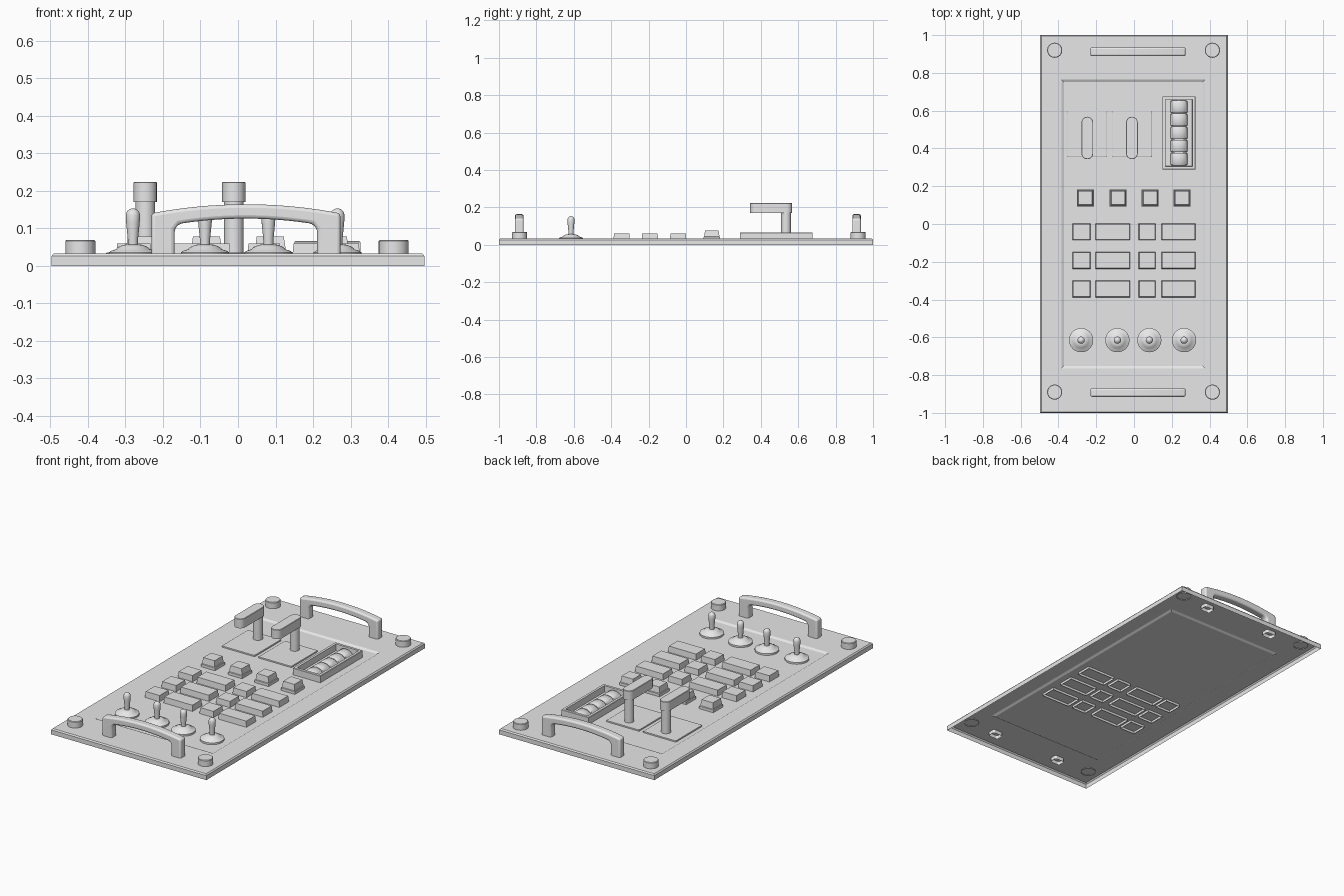
import bpy, bmesh, math
from mathutils import Vector

cube = bpy.data.objects.get("Cube")
if cube:
    bpy.data.objects.remove(cube, do_unlink=True)

grey = bpy.data.materials.new("light_grey")
grey.use_nodes = True
grey.diffuse_color = (0.8, 0.8, 0.8, 1)
grey.node_tree.nodes["Principled BSDF"].inputs["Base Color"].default_value = (0.8, 0.8, 0.8, 1)

FLOOR = 0.026   # recessed panel surface
TOP = 0.033     # frame surface


def finish(name, bm, smooth=False, bevel=0):
    mesh = bpy.data.meshes.new(name)
    bm.to_mesh(mesh)
    bm.free()
    mesh.materials.append(grey)
    obj = bpy.data.objects.new(name, mesh)
    bpy.context.collection.objects.link(obj)
    if bevel:
        mod = obj.modifiers.new("soft_edges", "BEVEL")
        mod.width = bevel
        mod.segments = 3
        mod.limit_method = "ANGLE"
    if smooth:
        bpy.context.view_layer.objects.active = obj
        obj.select_set(True)
        bpy.ops.object.shade_smooth_by_angle(angle=math.radians(40))
        obj.select_set(False)
    return obj


def loft(name, rings, smooth=False, base=False, cap=True):
    """Skin a stack of equal point rings, closing the last one."""
    bm = bmesh.new()
    loops = [[bm.verts.new(p) for p in ring] for ring in rings]
    n = len(loops[0])
    for low, high in zip(loops, loops[1:]):
        for i in range(n):
            j = (i + 1) % n
            bm.faces.new((low[i], low[j], high[j], high[i]))
    if cap:
        bm.faces.new(loops[-1])
    if base:
        bm.faces.new(loops[0][::-1])
    return finish(name, bm, smooth)


def rect(cx, cy, hx, hy, z):
    return [(cx + sx * hx, cy + sy * hy, z)
            for sx, sy in ((-1, -1), (1, -1), (1, 1), (-1, 1))]


def circle(cx, cy, r, z, n=32):
    return [(cx + r * math.cos(i * math.tau / n), cy + r * math.sin(i * math.tau / n), z)
            for i in range(n)]


def turned(name, cx, cy, profile):
    return loft(name, [circle(cx, cy, r, z) for r, z in profile], True)


# Thin base plate: open underneath, bevelled rim, shallow recessed panel
loft("base_plate", [
    rect(0, 0, 0.497, 1.0, 0), rect(0, 0, 0.497, 1.0, 0.026),
    rect(0, 0, 0.491, 0.994, TOP), rect(-0.004, 0, 0.38, 0.765, TOP),
    rect(-0.004, 0, 0.367, 0.752, FLOOR)])

# Corner bolts
for x in (-0.42, 0.415):
    for y in (-0.89, 0.92):
        turned("corner_bolt", x, y, [(0.04, TOP - 0.004), (0.04, 0.066), (0.037, 0.069)])


# Arched carrying handles with open feet
def handle(name, y):
    cx, half, inner, depth = 0.021, 0.252, 0.19, 0.023
    def arch(width, z_end, rise):
        return [(cx + width * t / 8, z_end + rise * (1 - (t / 8) ** 2)) for t in range(-8, 9)]
    outline = [(cx - half, 0.012)] + arch(half, 0.14, 0.024) + [(cx + half, 0.012)]
    outline += [(cx + inner, 0.012), (cx + inner, 0.098)]
    outline += arch(inner - 0.012, 0.112, 0.014)[::-1]
    outline += [(cx - inner, 0.098), (cx - inner, 0.012)]
    bm = bmesh.new()
    face = bm.faces.new([bm.verts.new((px, y - depth, pz)) for px, pz in outline])
    ext = bmesh.ops.extrude_face_region(bm, geom=[face])
    moved = [v for v in ext["geom"] if isinstance(v, bmesh.types.BMVert)]
    bmesh.ops.translate(bm, verts=moved, vec=Vector((0, 2 * depth, 0)))
    bmesh.ops.recalc_face_normals(bm, faces=bm.faces)
    feet = [f for f in bm.faces if all(v.co.z < 0.013 for v in f.verts)]
    bmesh.ops.delete(bm, geom=feet, context="FACES_ONLY")
    finish(name, bm, True, 0.01)


handle("front_handle", -0.892)
handle("rear_handle", 0.912)

# Three rows of rectangular keys, open below the sheet
columns = [(-0.325, -0.23), (-0.205, -0.02), (0.025, 0.115), (0.145, 0.325)]
for y in (-0.042, -0.193, -0.344):
    for a, b in columns:
        cx, hx = (a + b) / 2, (b - a) / 2
        loft("key", [rect(cx, y, hx, 0.044, 0.012), rect(cx, y, hx, 0.044, FLOOR),
                     rect(cx, y, hx - 0.003, 0.041, 0.06)])

# Row of raised square buttons
for x in (-0.258, -0.084, 0.086, 0.254):
    loft("square_button", [
        rect(x, 0.138, 0.045, 0.045, FLOOR), rect(x, 0.138, 0.045, 0.045, 0.042),
        rect(x, 0.138, 0.041, 0.041, 0.044), rect(x, 0.138, 0.036, 0.036, 0.078)])

# Toggle switches: stepped collar with a flared stick
for x in (-0.28, -0.088, 0.081, 0.265):
    turned("toggle_switch", x, -0.615, [
        (0.064, FLOOR), (0.064, 0.036), (0.058, 0.04), (0.045, 0.044), (0.04, 0.05),
        (0.025, 0.056), (0.013, 0.057), (0.014, 0.075), (0.018, 0.115), (0.019, 0.135),
        (0.016, 0.145), (0.009, 0.151), (0.003, 0.153)])


# Crank levers: flat base, round post, rounded arm reaching forward
def pill(cx, y0, y1, r, z, n=10):
    pts = []
    for cy, start in ((y1 - r, 0), (y0 + r, math.pi)):
        for i in range(n + 1):
            a = start + math.pi * i / n
            pts.append((cx + r * math.cos(a), cy + r * math.sin(a), z))
    return pts


for x in (-0.247, -0.011):
    loft("lever_base", [rect(x, 0.475, 0.105, 0.12, FLOOR), rect(x, 0.475, 0.105, 0.12, 0.034),
                        rect(x, 0.475, 0.102, 0.117, 0.036)])
    turned("lever_post", x, 0.535, [(0.026, FLOOR), (0.026, 0.19)])
    loft("lever_arm", [pill(x, 0.343, 0.568, 0.031, 0.17),
                       pill(x, 0.343, 0.568, 0.031, 0.222),
                       pill(x, 0.345, 0.566, 0.029, 0.224)], True, True)

# Open selector box holding a row of thumb wheels
bx, by = 0.238, 0.482
loft("selector_box", [
    rect(bx, by, 0.088, 0.194, FLOOR), rect(bx, by, 0.088, 0.194, 0.064),
    rect(bx, by, 0.086, 0.192, 0.066), rect(bx, by, 0.072, 0.178, 0.066),
    rect(bx, by, 0.07, 0.176, 0.03)])
wheels, pitch = 5, 0.069
for k in range(wheels):
    cy = by + (k - (wheels - 1) / 2) * pitch
    rings = []
    for dy, r in ((-0.033, 0.029), (-0.029, 0.032), (0.029, 0.032), (0.033, 0.029)):
        rings.append([(bx + r * 1.4 * math.cos(math.pi * i / 16), cy + dy,
                       0.029 + r * math.sin(math.pi * i / 16)) for i in range(17)])
    loft("thumb_wheel", [ring[::-1] for ring in rings][::-1], True, True)
